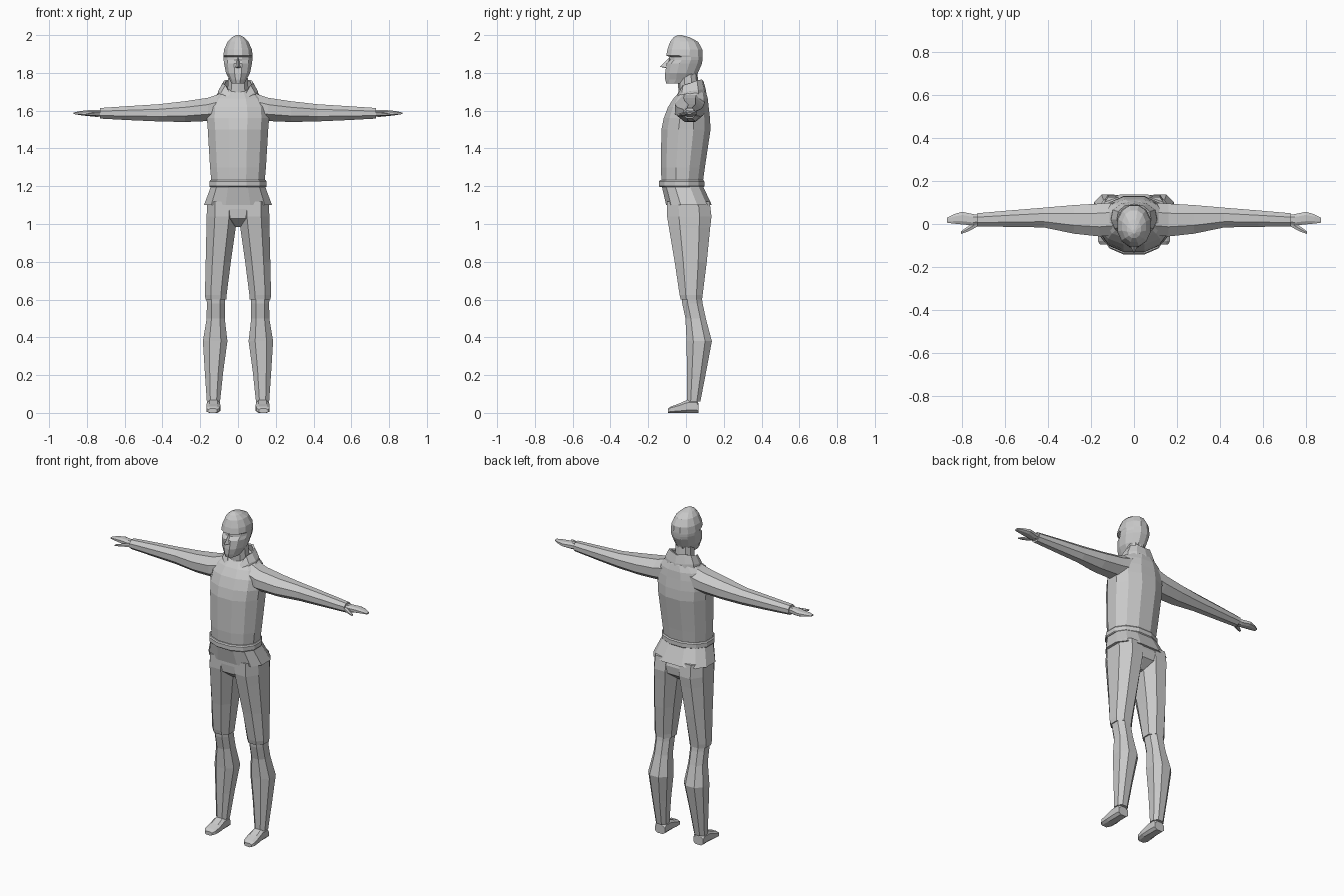
import bpy, bmesh, math
from mathutils import Vector

grey = bpy.data.materials.new("plain grey")
grey.diffuse_color = (0.59, 0.59, 0.59, 1)


def finish(name, bm, mirror=False, thickness=0):
    bmesh.ops.recalc_face_normals(bm, faces=bm.faces)
    me = bpy.data.meshes.new(name)
    bm.to_mesh(me)
    bm.free()
    me.materials.append(grey)
    ob = bpy.data.objects.new(name, me)
    bpy.context.collection.objects.link(ob)
    if mirror:
        m = ob.modifiers.new("mirror", 'MIRROR')
        m.use_clip = True
    if thickness:
        s = ob.modifiers.new("thickness", 'SOLIDIFY')
        s.thickness = thickness
    return ob


def loft(name, rings, axis='z', n=8, p=2.0, mirror=False):
    """Each ring: position on axis, then low/high of the two other directions."""
    bm = bmesh.new()
    unit = []
    for i in range(n):
        t = 2 * math.pi * (i + 0.5) / n
        c, s = math.cos(t), math.sin(t)
        unit.append((math.copysign(abs(c) ** (2 / p), c), math.copysign(abs(s) ** (2 / p), s)))
    ma, mb = max(u[0] for u in unit), max(u[1] for u in unit)
    loops = []
    for t, a0, a1, b0, b1 in rings:
        loop = []
        for u, v in unit:
            a = (a0 + a1) / 2 + u / ma * (a1 - a0) / 2
            b = (b0 + b1) / 2 + v / mb * (b1 - b0) / 2
            co = {'x': (t, a, b), 'y': (a, t, b), 'z': (a, b, t)}[axis]
            loop.append(bm.verts.new(co))
        loops.append(loop)
    for lo, hi in zip(loops, loops[1:]):
        for i in range(n):
            j = (i + 1) % n
            bm.faces.new((lo[i], lo[j], hi[j], hi[i]))
    bm.faces.new(loops[0])
    bm.faces.new(loops[-1])
    return finish(name, bm, mirror)


def body(name, rows, n=12, p=2.2):
    """Centred loft from rows of height, half width, front y, back y."""
    return loft(name, [(z, -w, w, f, b) for z, w, f, b in rows], n=n, p=p)


# Jacket torso, belt and flared jacket hem
body("jacket", [(1.19, .138, -.128, .085), (1.30, .148, -.133, .10), (1.50, .16, -.13, .13),
                (1.56, .165, -.118, .127), (1.62, .16, -.095, .12), (1.665, .135, -.066, .115),
                (1.70, .095, -.035, .105), (1.72, .06, -.02, .09)])
body("belt", [(1.195, .148, -.138, .092), (1.20, .152, -.143, .097),
              (1.225, .152, -.143, .097), (1.232, .147, -.138, .092)])
body("jacket_hem", [(1.20, .143, -.128, .09), (1.10, .18, -.105, .137)], p=2.6)

# Trousers
body("hips", [(1.14, .15, -.10, .11), (1.08, .16, -.10, .13), (1.03, .12, -.095, .125),
              (.985, .03, -.04, .07)])
loft("thigh", [(1.12, .004, .163, -.10, .125), (1.04, .004, .166, -.10, .135),
               (.98, .012, .167, -.09, .128), (.80, .038, .171, -.06, .11),
               (.625, .06, .175, -.034, .088), (.60, .062, .172, -.028, .085)],
     p=2.3, mirror=True)
loft("lower_leg", [(.64, .068, .168, -.024, .08), (.58, .07, .165, -.02, .088),
                   (.50, .07, .166, -.003, .105), (.38, .056, .186, .003, .137),
                   (.22, .078, .176, .005, .107), (.06, .095, .165, .006, .076)],
     p=2.3, mirror=True)
loft("shoe", [(.066, .098, .163, 0, .05), (.055, .095, .165, 0, .07), (.005, .095, .165, 0, .068),
              (-.04, .093, .167, 0, .048), (-.08, .098, .168, 0, .034),
              (-.096, .11, .158, 0, .022)], axis='y', p=3.2, mirror=True)

# Sleeves and hands
loft("sleeve", [(.08, -.05, .10, 1.55, 1.695), (.16, -.058, .095, 1.545, 1.668),
                (.28, -.045, .088, 1.54, 1.65), (.42, -.016, .076, 1.543, 1.634),
                (.58, -.013, .063, 1.55, 1.624), (.73, -.012, .05, 1.558, 1.614)],
     axis='x', mirror=True)
loft("hand", [(.71, .002, .04, 1.57, 1.602), (.75, -.006, .046, 1.567, 1.604),
              (.80, -.002, .057, 1.572, 1.602), (.84, .002, .045, 1.577, 1.597),
              (.87, .006, .03, 1.582, 1.59)], axis='x', p=2.5, mirror=True)
loft("thumb", [(.73, -.012, .02, 1.572, 1.594), (.77, -.034, -.008, 1.572, 1.59),
               (.805, -.046, -.034, 1.575, 1.584)], axis='x', n=6, mirror=True)

# Neck and head with a brow ledge above the recessed eyes
body("neck", [(1.65, .065, -.05, .08), (1.70, .056, -.04, .07), (1.80, .05, -.045, .06)], n=10)
body("head", [(1.745, .035, -.105, .01), (1.765, .045, -.11, .052), (1.80, .064, -.11, .063),
              (1.85, .074, -.103, .085), (1.868, .076, -.084, .087), (1.884, .076, -.082, .088),
              (1.891, .078, -.105, .088), (1.925, .073, -.098, .086), (1.965, .055, -.084, .064),
              (1.988, .032, -.066, .02), (2.0, .008, -.045, -.025)], n=12, p=2.1)

# Nose wedge
bm = bmesh.new()
top, tip, left, right, back = [bm.verts.new(c) for c in (
    (0, -.086, 1.885), (0, -.137, 1.832), (-.018, -.10, 1.828), (.018, -.10, 1.828), (0, -.08, 1.82))]
for f in ((top, left, tip), (top, tip, right), (tip, left, back), (tip, back, right),
          (top, back, left), (top, right, back)):
    bm.faces.new(f)
finish("nose", bm)

# Standing collar, open in a V at the front: x, y, lower z, upper z
collar = [(0, -.078, 1.635, 1.655), (.05, -.052, 1.655, 1.69), (.082, -.022, 1.66, 1.735),
          (.098, .02, 1.66, 1.745), (.09, .065, 1.66, 1.76), (.055, .095, 1.66, 1.765),
          (0, .106, 1.66, 1.755)]
bm = bmesh.new()
rows = []
for x, y, lo, hi in collar:
    mid = Vector((0, .02, 0))
    pts = [Vector((x * 1.14, .02 + (y - .02) * 1.06, lo)),
           Vector((x * 1.08, y, lo + (hi - lo) * .5)),
           Vector((x * .82, .02 + (y - .02) * .85, hi))]
    rows.append([bm.verts.new(q) for q in pts])
for a, b in zip(rows, rows[1:]):
    for k in range(2):
        bm.faces.new((a[k], b[k], b[k + 1], a[k + 1]))
finish("collar", bm, mirror=True, thickness=.012)
